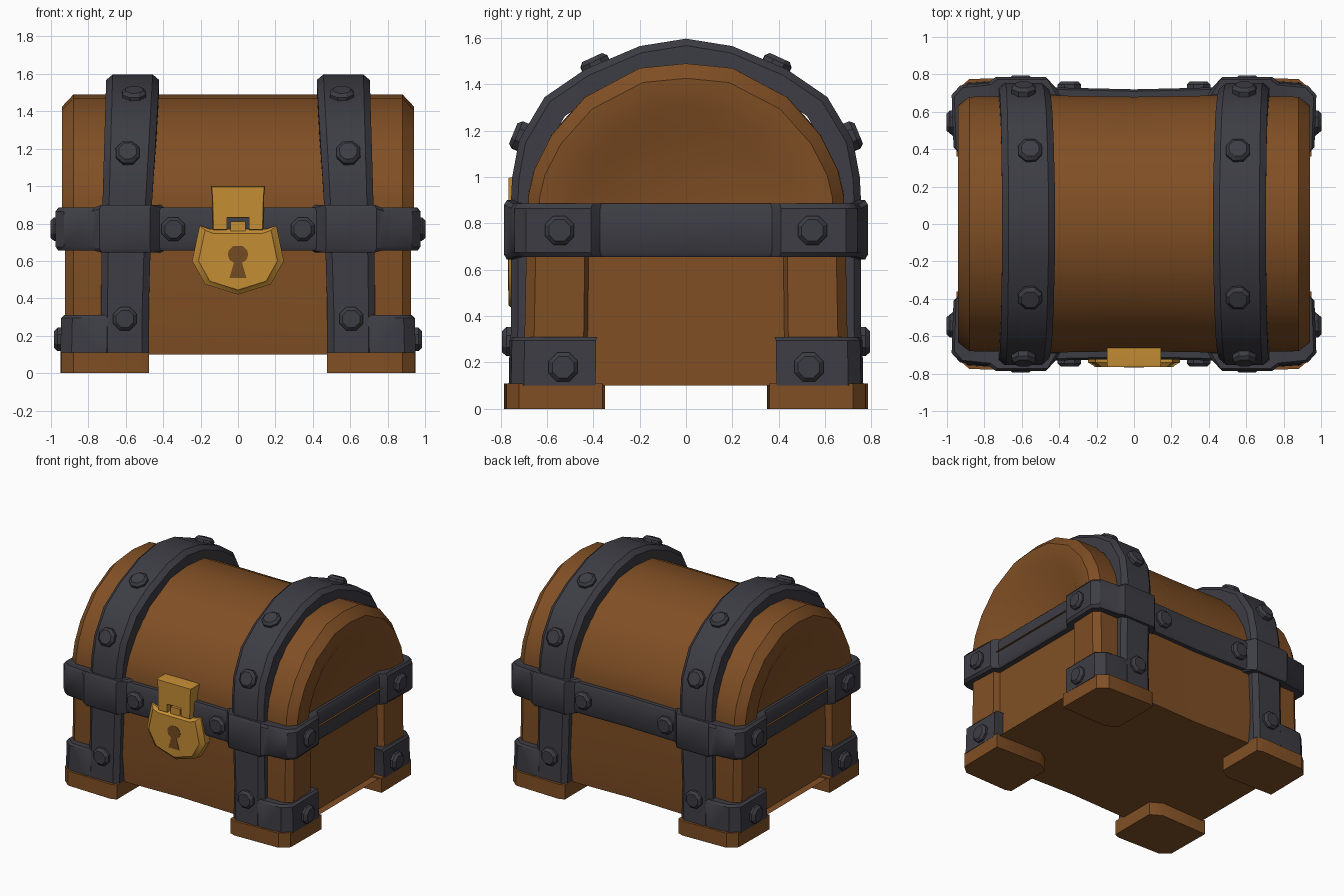
import bpy, bmesh, math
from mathutils import Vector

if "Cube" in bpy.data.objects:
    bpy.data.objects.remove(bpy.data.objects["Cube"])


def material(name, rgb):
    m = bpy.data.materials.new(name)
    m.diffuse_color = (*rgb, 1)
    m.use_nodes = True
    m.node_tree.nodes["Principled BSDF"].inputs["Base Color"].default_value = m.diffuse_color
    return m


WOOD = material("brown wood", (0.216, 0.078, 0.018))
IRON = material("dark iron", (0.046, 0.046, 0.058))
GOLD = material("gold", (0.56, 0.27, 0.035))
HOLE = material("keyhole brown", (0.17, 0.07, 0.015))


def loft(name, rings, mat, loop=False, angle=35):
    """Skin a list of closed rings; cap the ends unless the path loops."""
    bm = bmesh.new()
    rows = [[bm.verts.new(p) for p in r] for r in rings]
    n = len(rows[0])
    pairs = list(zip(rows, rows[1:])) + ([(rows[-1], rows[0])] if loop else [])
    for a, b in pairs:
        for i in range(n):
            j = (i + 1) % n
            bm.faces.new((a[i], a[j], b[j], b[i]))
    if not loop:
        bm.faces.new(rows[0])
        bm.faces.new(rows[-1])
    bmesh.ops.recalc_face_normals(bm, faces=bm.faces)
    me = bpy.data.meshes.new(name)
    bm.to_mesh(me)
    bm.free()
    me.materials.append(mat)
    me.shade_smooth()
    me.set_sharp_from_angle(angle=math.radians(angle))
    ob = bpy.data.objects.new(name, me)
    bpy.context.collection.objects.link(ob)
    return ob


def mirror_arch(half):
    """Half arch (y, z) from foot to crest -> full arch, front to back."""
    return [(-y, z) for y, z in half] + [(y, z) for y, z in half[-2::-1]]


def hull(name, profile, stations, base):
    """Profile lofted along x, with (x, y scale, z scale) stations mirrored."""
    full = [(-x, sy, sz) for x, sy, sz in stations[::-1]] + stations[1:]
    loft(name, [[(x, y * sy, base + (z - base) * sz) for y, z in profile]
                for x, sy, sz in full], WOOD)


# Wooden box: end panels sit back between corner posts
hull("chest_body", mirror_arch([(0.67, 0.1), (0.69, 0.3), (0.68, 0.8), (0, 0.8)]),
     [(0, 0.99, 1), (0.42, 1.01, 1), (0.88, 1.01, 1), (0.925, 0.95, 1),
      (0.915, 0.64, 1), (0.87, 0.615, 1)], 0.1)

# Arched lid: thick rounded rim with a shallow arched recess at each end
hull("chest_lid", mirror_arch([(0.68, 0.78), (0.68, 0.92), (0.655, 1.03), (0.58, 1.18),
                               (0.435, 1.345), (0.2, 1.47), (0, 1.49)]),
     [(0, 1, 1), (0.42, 1.01, 1), (0.88, 1, 1), (0.94, 0.93, 0.91),
      (0.935, 0.72, 0.74), (0.89, 0.62, 0.62)], 0.78)

# Iron straps running over the chest
path = mirror_arch([(0.765, 0.1), (0.755, 0.35), (0.755, 0.9), (0.75, 1.0), (0.72, 1.16),
                    (0.61, 1.345), (0.435, 1.465), (0.2, 1.565), (0, 1.597)])
for side in (-1, 1):
    rings = []
    for i, (y, z) in enumerate(path):
        a, b = path[max(i - 1, 0)], path[min(i + 1, len(path) - 1)]
        t = Vector((b[0] - a[0], b[1] - a[1])).normalized()
        ny, nz = -t.y, t.x
        up = max(0, (z - 0.6))
        c, w = 0.605 - 0.042 * up, 0.128 + 0.014 * up
        section = [(-w, -0.12), (-w, -0.03), (0.035 - w, 0),
                   (w - 0.035, 0), (w, -0.03), (w, -0.12)]
        rings.append([(side * (c + u), y + ny * d, z + nz * d) for u, d in section])
    loft("strap", rings, IRON)

# Iron belt around the chest, raised over the straps and corners
q = [(0, 0.72), (0.42, 0.73), (0.47, 0.785), (0.74, 0.785), (0.78, 0.755), (0.93, 0.74),
     (0.975, 0.69), (0.965, 0.41), (0.925, 0.37), (0.925, 0)]
ring_path = ([(x, -y) for x, y in q] + [(x, y) for x, y in q[-2::-1]]
             + [(-x, y) for x, y in q[1:]] + [(-x, -y) for x, y in q[-2:0:-1]])
rings = []
for x, y in ring_path:
    lo, hi = (0.645, 0.9) if abs(y) > 0.78 else (0.655, 0.885)
    rings.append([(x * s, y * s, z) for s, z in
                  ((0.88, lo), (0.985, lo), (1, lo + 0.02), (1, hi - 0.02), (0.985, hi), (0.88, hi))])
loft("belt", rings, IRON, loop=True)

# Feet and iron corner brackets
foot = [(0.475, 0.40), (0.475, 0.77), (0.52, 0.785), (0.88, 0.775), (0.945, 0.72),
        (0.95, 0.36), (0.56, 0.35)]
bracket = [(0.5, 0.39), (0.5, 0.74), (0.74, 0.765), (0.89, 0.755), (0.95, 0.70), (0.95, 0.39)]
for sx in (-1, 1):
    for sy in (-1, 1):
        loft("foot", [[(sx * x, sy * y, z) for x, y in foot] for z in (0, 0.11)], WOOD)
        loft("corner_bracket",
             [[(sx * x * k, sy * y * k, z) for x, y in bracket]
              for z, k in ((0.1, 1), (0.295, 0.995), (0.31, 0.98))], IRON)


def rivet(pos, normal):
    """Low eight-sided stud with a bevelled top."""
    n = Vector(normal).normalized()
    u = n.orthogonal().normalized()
    v = n.cross(u)
    rings = []
    for r, h in ((0.068, -0.03), (0.068, 0.018), (0.05, 0.036)):
        rings.append([Vector(pos) + n * h + r * (u * math.cos(a) + v * math.sin(a))
                      for a in [math.tau * (k + 0.5) / 8 for k in range(8)]])
    loft("rivet", rings, IRON, angle=25)


for sx in (-1, 1):
    for sy in (-1, 1):
        for p, n in (((0.605, 0.757, 0.29), (0, 1, 0)),
                     ((0.345, 0.727, 0.77), (0, 1, 0)),
                     ((0.59, 0.712, 1.175), (0, 0.92, 0.38)),
                     ((0.555, 0.39, 1.483), (0, 0.42, 0.91)),
                     ((0.966, 0.545, 0.77), (1, 0, 0)),
                     ((0.947, 0.53, 0.18), (1, 0, 0))):
            rivet((sx * p[0], sy * p[1], p[2]), (sx * n[0], sy * n[1], n[2]))


def plate(name, half, layers, mat, zc=0.6):
    """Mirrored x-z outline lofted along y; layers are (y, scale)."""
    outline = half + [(-x, z) for x, z in half[::-1] if x > 0]
    loft(name, [[(x * k, y, zc + (z - zc) * k) for x, z in outline] for y, k in layers], mat)


# Lock plate with raised centre, keyhole, and the hasp above it
plate("lock_plate", [(0.06, 0.77), (0.15, 0.77), (0.205, 0.79), (0.245, 0.6), (0.175, 0.475),
                     (0.0, 0.42)], [(-0.66, 1), (-0.74, 1), (-0.755, 0.9), (-0.765, 0.86)], GOLD)
plate("keyhole", [(0.025, 0.68), (0.05, 0.655), (0.054, 0.63), (0.045, 0.605), (0.022, 0.59),
                  (0.045, 0.51)], [(-0.764, 1), (-0.768, 1)], HOLE)
plate("hasp", [(0, 0.83), (0.06, 0.83), (0.06, 0.765), (0.135, 0.765), (0.14, 0.95),
               (0.145, 1.0)], [(-0.63, 1), (-0.74, 1), (-0.765, 0.97)], GOLD, 0.88)
plate("lock_staple", [(0.04, 0.76), (0.04, 0.812)], [(-0.7, 1), (-0.75, 1)], GOLD)
